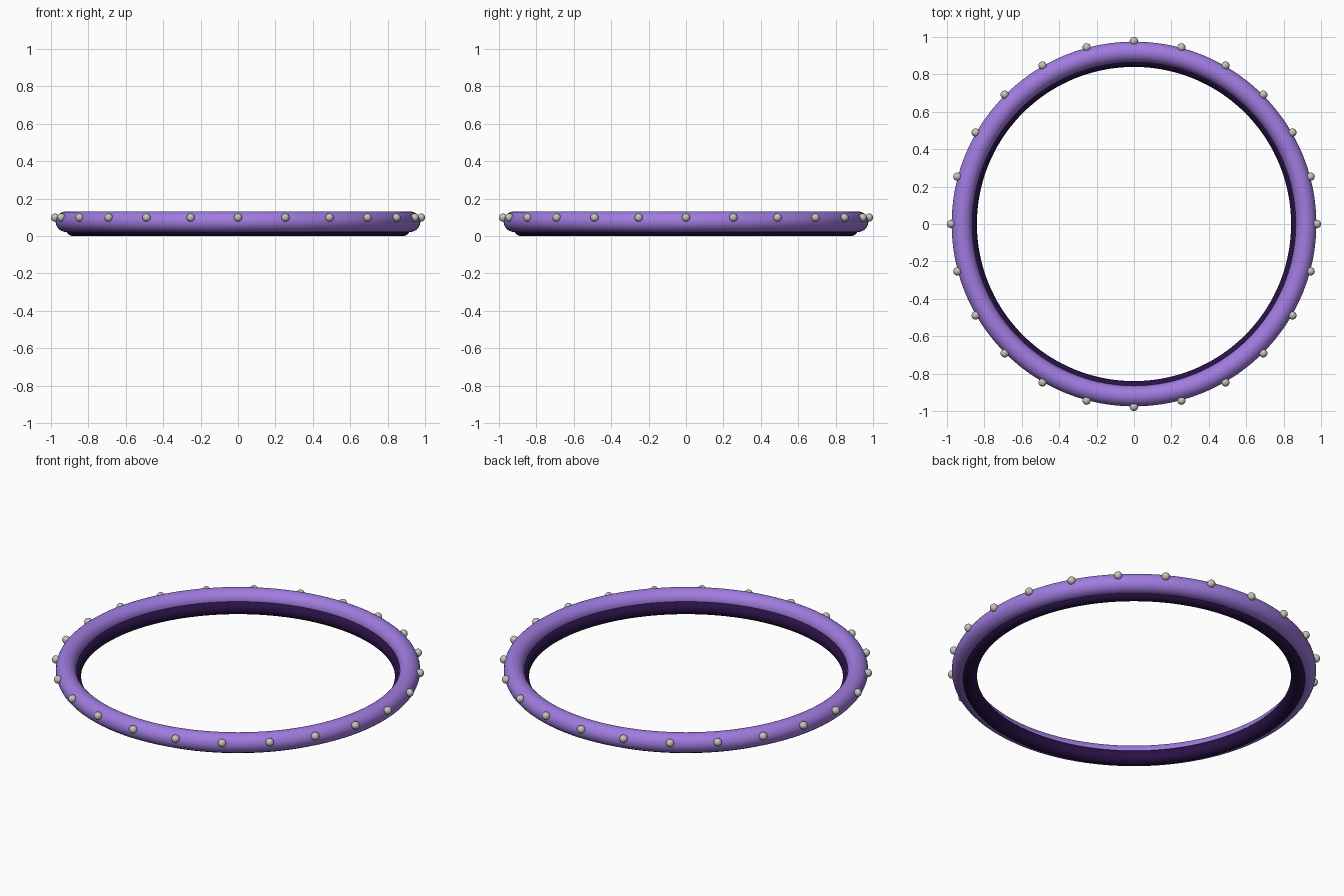
import bpy
import math

if "Cube" in bpy.data.objects:
    bpy.data.objects.remove(bpy.data.objects["Cube"])


def material(name, rgb):
    m = bpy.data.materials.new(name)
    m.diffuse_color = (*rgb, 1)
    m.use_nodes = True
    m.node_tree.nodes["Principled BSDF"].inputs["Base Color"].default_value = m.diffuse_color
    return m


purple = material("purple", (0.35, 0.20, 0.74))
dark_purple = material("dark purple", (0.021, 0.006, 0.060))
silver = material("warm silver", (0.55, 0.55, 0.48))


def finish(name, mat):
    obj = bpy.context.object
    obj.name = name
    obj.data.materials.append(mat)
    bpy.ops.object.shade_smooth()
    return obj


def ring(name, major, minor, z, mat):
    bpy.ops.mesh.primitive_torus_add(major_radius=major, minor_radius=minor,
                                     major_segments=144, minor_segments=32,
                                     location=(0, 0, z))
    return finish(name, mat)


# Main tube and the slimmer dark liner tucked inside and below it
ring("outer_tube", 0.92, 0.055, 0.077, purple)
ring("inner_liner", 0.88, 0.04, 0.04, dark_purple)

# Round studs evenly spaced on the outer rim, sharing one mesh
STUDS = 24
bpy.ops.mesh.primitive_uv_sphere_add(segments=20, ring_count=12, radius=0.022)
first = finish("stud_01", silver)
for i in range(STUDS):
    stud = first
    if i:
        stud = bpy.data.objects.new(f"stud_{i + 1:02d}", first.data)
        bpy.context.collection.objects.link(stud)
    a = 2 * math.pi * i / STUDS
    stud.location = (0.978 * math.cos(a), 0.978 * math.sin(a), 0.099)
